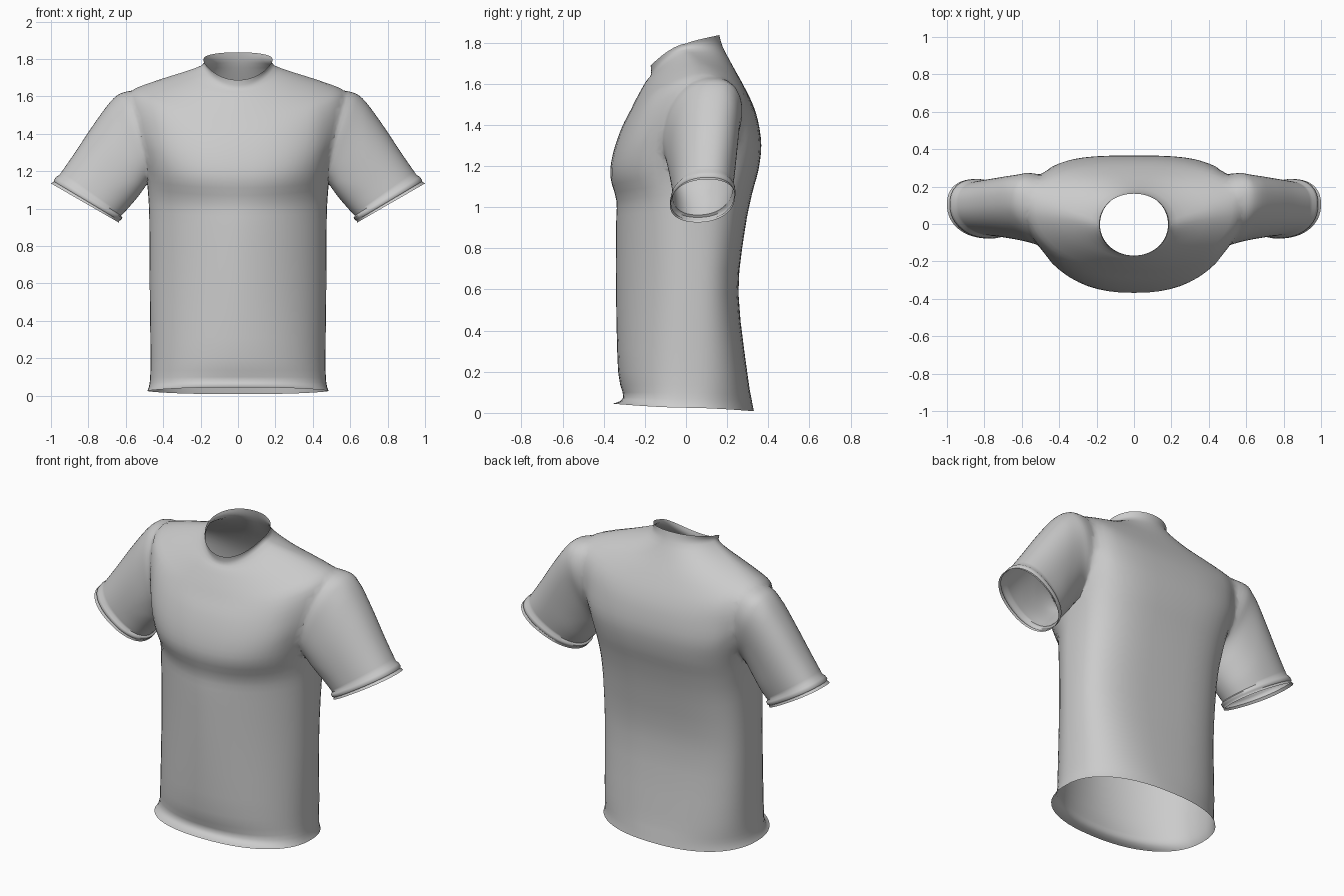
import bpy, bmesh, math
from mathutils import Vector

if "Cube" in bpy.data.objects:
    bpy.data.objects.remove(bpy.data.objects["Cube"])

SEG = 56
cloth = bpy.data.materials.new("grey_cloth")
cloth.diffuse_color = (0.6, 0.6, 0.6, 1)
cloth.use_nodes = True
cloth.node_tree.nodes["Principled BSDF"].inputs["Base Color"].default_value = cloth.diffuse_color
opening = bpy.data.materials.new("temporary_opening")


def spow(v, e):
    return math.copysign(abs(v) ** e, v)


def densify(rows, steps):
    """Catmull-Rom interpolation between rows of section values."""
    out = []
    for i in range(len(rows) - 1):
        p0, p1 = rows[max(i - 1, 0)], rows[i]
        p2, p3 = rows[i + 1], rows[min(i + 2, len(rows) - 1)]
        for s in range(steps):
            t = s / steps
            out.append([0.5 * (2 * b + (c - a) * t + (2 * a - 5 * b + 4 * c - d) * t * t
                               + (3 * b - a - 3 * c + d) * t ** 3)
                        for a, b, c, d in zip(p0, p1, p2, p3)])
    return out + [list(rows[-1])]


def loft(name, rings):
    """Closed tube; the two end caps use the opening slot."""
    bm = bmesh.new()
    loops = [[bm.verts.new(p) for p in ring] for ring in rings]
    for a, b in zip(loops, loops[1:]):
        for i in range(SEG):
            j = (i + 1) % SEG
            bm.faces.new((a[i], a[j], b[j], b[i]))
    for loop in (loops[0], loops[-1]):
        hub = bm.verts.new(sum((v.co for v in loop), Vector()) / SEG)
        for i in range(SEG):
            bm.faces.new((loop[i], loop[(i + 1) % SEG], hub)).material_index = 1
    bmesh.ops.recalc_face_normals(bm, faces=bm.faces)
    me = bpy.data.meshes.new(name)
    bm.to_mesh(me)
    bm.free()
    me.materials.append(cloth)
    me.materials.append(opening)
    ob = bpy.data.objects.new(name, me)
    bpy.context.collection.objects.link(ob)
    return ob


def torso_ring(r):
    w, yf, yb, yc, zs, zf, zb, nf, nb = r
    collar = min(max((zs - 1.74) / .06, 0), 1)
    ring = []
    for i in range(SEG):
        t = 2 * math.pi * i / SEG
        c, s = math.cos(t), math.sin(t)
        back = s > 0
        y, z, n = (yb, zb, nb) if back else (yf, zf, nf)
        fall = 1.4 + collar * (-.7 if back else .1)
        ring.append(Vector((w * spow(c, 2 / n), yc + abs(y - yc) * spow(s, 2 / n),
                            zs + (z - zs) * abs(s) ** fall)))
    return ring


# Torso sections: half width, front y, back y, side y, side z, front z, back z,
# front squareness, back squareness
torso = [
    (.485, -.358, .33, 0, .025, .045, .008, 2.25, 2.3),
    (.472, -.305, .32, 0, .07, .075, .06, 2.2, 2.4),
    (.468, -.33, .30, 0, .20, .20, .18, 2.0, 2.7),
    (.472, -.34, .255, 0, .58, .58, .58, 1.8, 3.1),
    (.474, -.34, .285, 0, .92, .90, .88, 1.8, 3.2),
    (.48, -.338, .32, .02, 1.07, 1.03, 1.06, 1.95, 3.2),
    (.495, -.368, .352, .05, 1.20, 1.15, 1.18, 2.3, 3.2),
    (.53, -.355, .366, .06, 1.34, 1.26, 1.30, 2.35, 3.3),
    (.565, -.315, .35, .07, 1.48, 1.38, 1.42, 2.25, 3.1),
    (.575, -.27, .32, .08, 1.62, 1.47, 1.51, 2.1, 2.9),
    (.49, -.235, .275, .07, 1.668, 1.54, 1.60, 2.0, 2.6),
    (.33, -.195, .225, .04, 1.718, 1.61, 1.69, 2.0, 2.1),
    (.195, -.17, .178, 0, 1.765, 1.645, 1.78, 2.0, 2.0),
    (.185, -.172, .162, 0, 1.795, 1.688, 1.836, 2.1, 2.1),
]
shirt = loft("shirt", [torso_ring(r) for r in densify(torso, 3)])

# Sleeve sections: top x, top z, bottom x, bottom z, front y, back y, backward lean of the top
sleeve = [
    (.42, 1.645, .36, 1.26, -.10, .22, .03),
    (.59, 1.628, .45, 1.17, -.105, .265, .05),
    (.665, 1.59, .49, 1.125, -.09, .255, .055),
    (.765, 1.46, .53, 1.07, -.078, .245, .045),
    (.875, 1.295, .585, 1.005, -.066, .235, .03),
    (.955, 1.18, .625, .962, -.06, .225, .025),
]
# Turned cuff band at the sleeve end
cuff = [
    (.972, 1.17, .618, .95, -.072, .236, .025),
    (.985, 1.153, .628, .938, -.075, .238, .025),
    (.984, 1.145, .634, .936, -.069, .232, .025),
    (1.0, 1.135, .638, .926, -.075, .236, .025),
]


def sleeve_ring(r, side):
    tx, tz, bx, bz, yf, yb, lean = r
    ring = []
    for i in range(SEG):
        t = 2 * math.pi * i / SEG
        c, s = spow(math.cos(t), .9), spow(math.sin(t), .9)
        ring.append(Vector((side * ((tx + bx) / 2 + (tx - bx) / 2 * c),
                            (yf + yb) / 2 + (yb - yf) / 2 * s + lean * c,
                            (tz + bz) / 2 + (tz - bz) / 2 * c)))
    return ring


sleeves = [loft("sleeve_helper", [sleeve_ring(r, side) for r in densify(sleeve, 4) + cuff])
           for side in (1, -1)]

# Join sleeves to the torso as one skin
for ob in sleeves:
    mod = shirt.modifiers.new("join_sleeve", 'BOOLEAN')
    mod.operation = 'UNION'
    mod.solver = 'EXACT'
    mod.object = ob
bpy.context.view_layer.update()
joined = bpy.data.meshes.new_from_object(
    shirt.evaluated_get(bpy.context.evaluated_depsgraph_get()))
shirt.modifiers.clear()
shirt.data = joined
for ob in sleeves:
    bpy.data.objects.remove(ob)

# Open the neck, hem and cuffs, then soften the armhole seams
bm = bmesh.new()
bm.from_mesh(joined)
bmesh.ops.delete(bm, geom=[f for f in bm.faces if f.material_index == 1], context='FACES')
bmesh.ops.remove_doubles(bm, verts=bm.verts, dist=.006)
for top, rounds in ((2, 2), (1.57, 3)):
    seam = [v for v in bm.verts if .44 < abs(v.co.x) < .66 and 1.14 < v.co.z < top]
    for _ in range(rounds):
        bmesh.ops.smooth_vert(bm, verts=seam, factor=.4,
                              use_axis_x=True, use_axis_y=True, use_axis_z=True)
bm.to_mesh(joined)
bm.free()
joined.materials.clear()
joined.materials.append(cloth)
bpy.data.materials.remove(opening)

bpy.ops.object.select_all(action='DESELECT')
shirt.select_set(True)
bpy.context.view_layer.objects.active = shirt
bpy.ops.object.shade_smooth_by_angle(angle=math.radians(60))
